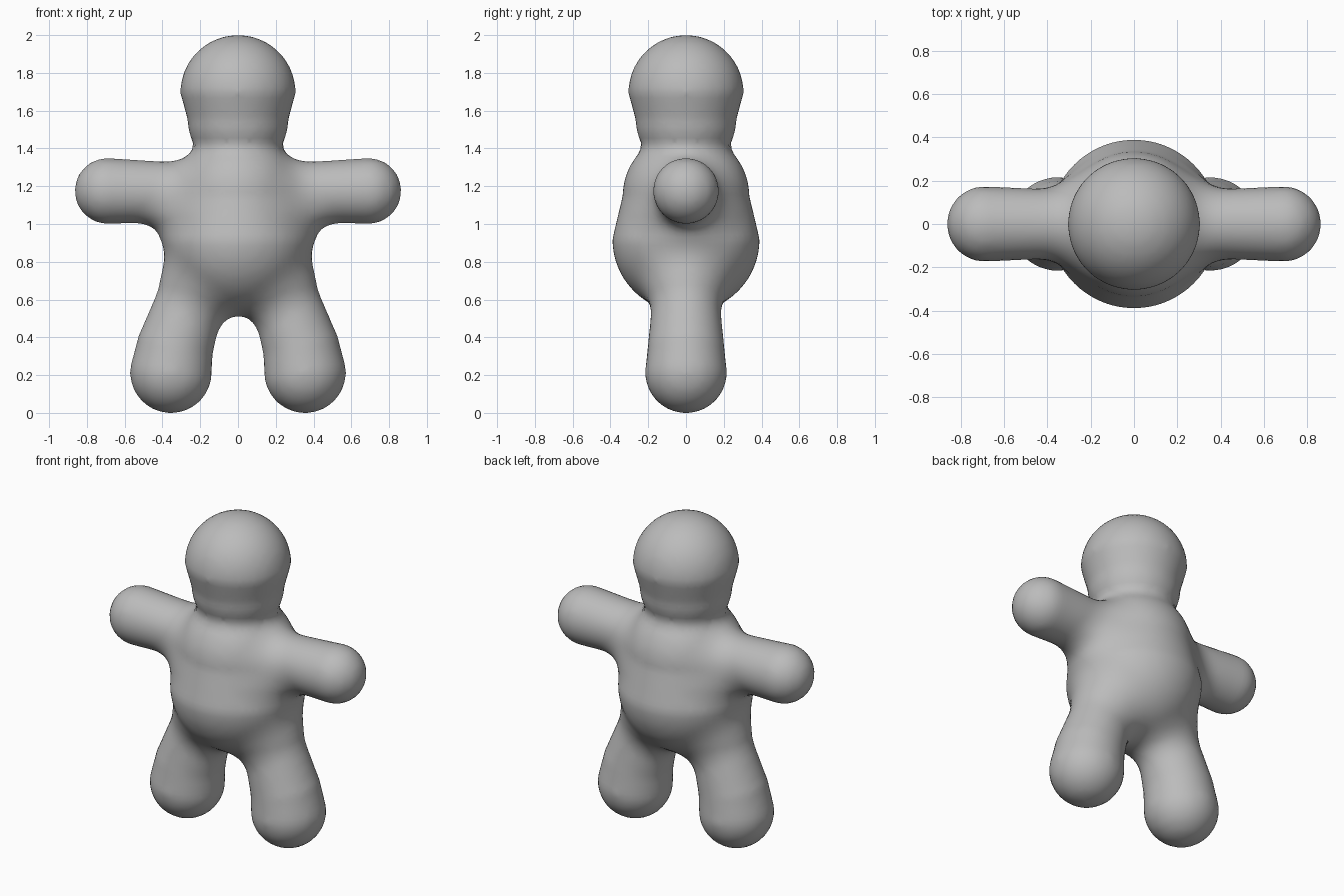
import bpy, bmesh
from mathutils import Vector as V

if "Cube" in bpy.data.objects:
    bpy.data.objects.remove(bpy.data.objects["Cube"])

# Limb chains: (centre, radius) along each part
body = [(V((0, 0, .92)), .39), (V((0, 0, 1.15)), .335), (V((0, 0, 1.42)), .232),
        (V((0, 0, 1.55)), .266), (V((0, 0, 1.695)), .305)]
arm = [(V((.2, 0, 1.17)), .155), (V((.45, 0, 1.17)), .163), (V((.69, 0, 1.175)), .174)]
leg = [(V((.245, 0, .62)), .175), (V((.335, 0, .34)), .203), (V((.355, 0, .215)), .216)]


def mirrored(chain):
    return [(V((-c.x, c.y, c.z)), r) for c, r in chain]


def prepare(chain):
    return [(a, b - a, (b - a).length_squared, ra, rb - ra)
            for (a, ra), (b, rb) in zip(chain, chain[1:])]


def dist(p, segs):
    best = 9
    for a, d, l2, r, dr in segs:
        t = min(1, max(0, (p - a).dot(d) / l2))
        best = min(best, (p - a - d * t).length - r - dr * t)
    return best


def blend(a, b, k):
    h = max(k - abs(a - b), 0)
    return min(a, b) - h * h / (4 * k)


BODY = prepare(body)
ARMS = [prepare(arm), prepare(mirrored(arm))]
LEGS = [prepare(leg), prepare(mirrored(leg))]


def field(p):
    f = dist(p, BODY)
    # wide blend in the armpit, tight blend on the shoulder
    k = .2 - .12 * min(1, max(0, (p.z - 1.05) / .3))
    for s in ARMS:
        f = blend(f, dist(p, s), k)
    for s in LEGS:
        f = blend(f, dist(p, s), .15)
    return f


# Rough figure from overlapping balls
bm = bmesh.new()
for chain in (body, arm, mirrored(arm), leg, mirrored(leg)):
    for (a, ra), (b, rb) in zip(chain, chain[1:]):
        for i in range(5):
            t = i / 4
            ret = bmesh.ops.create_icosphere(bm, subdivisions=3, radius=ra + (rb - ra) * t)
            bmesh.ops.translate(bm, verts=ret['verts'], vec=a.lerp(b, t))
    # link each limb root to the torso
    ret = bmesh.ops.create_icosphere(bm, subdivisions=3, radius=.15)
    c = chain[0][0]
    bmesh.ops.translate(bm, verts=ret['verts'], vec=c.lerp(V((0, 0, c.z + .1)), .5))
mesh = bpy.data.meshes.new("figure")
bm.to_mesh(mesh)
bm.free()
figure = bpy.data.objects.new("figure", mesh)
bpy.context.collection.objects.link(figure)

# Fuse into one skin
mod = figure.modifiers.new("fuse", 'REMESH')
mod.mode = 'VOXEL'
mod.voxel_size = .03
deps = bpy.context.evaluated_depsgraph_get()
skin = bpy.data.meshes.new_from_object(figure.evaluated_get(deps))
figure.modifiers.clear()
figure.data = skin
skin.name = "figure"

# Pull the skin onto the softly blended surface
bm = bmesh.new()
bm.from_mesh(skin)
e = .004
AXES = [V((e, 0, 0)), V((0, e, 0)), V((0, 0, e))]


def project(steps):
    for _ in range(steps):
        for v in bm.verts:
            f = field(v.co)
            if abs(f) < .0005:
                continue
            g = V([(field(v.co + a) - f) / e for a in AXES])
            step = g * (-f / max(g.length_squared, .3))
            if step.length > .05:
                step *= .05 / step.length
            v.co += step


for _ in range(3):
    project(2)
    for _ in range(3):
        bmesh.ops.smooth_vert(bm, verts=bm.verts, factor=.5,
                              use_axis_x=True, use_axis_y=True, use_axis_z=True)
project(2)
bmesh.ops.smooth_vert(bm, verts=bm.verts, factor=.5,
                      use_axis_x=True, use_axis_y=True, use_axis_z=True)
for f in bm.faces:
    f.smooth = True
    f.material_index = 0
bm.to_mesh(skin)
bm.free()

# Plain grey
grey = bpy.data.materials.new("grey")
grey.diffuse_color = (.5, .5, .5, 1)
grey.use_nodes = True
grey.node_tree.nodes["Principled BSDF"].inputs["Base Color"].default_value = grey.diffuse_color
skin.materials.clear()
skin.materials.append(grey)
